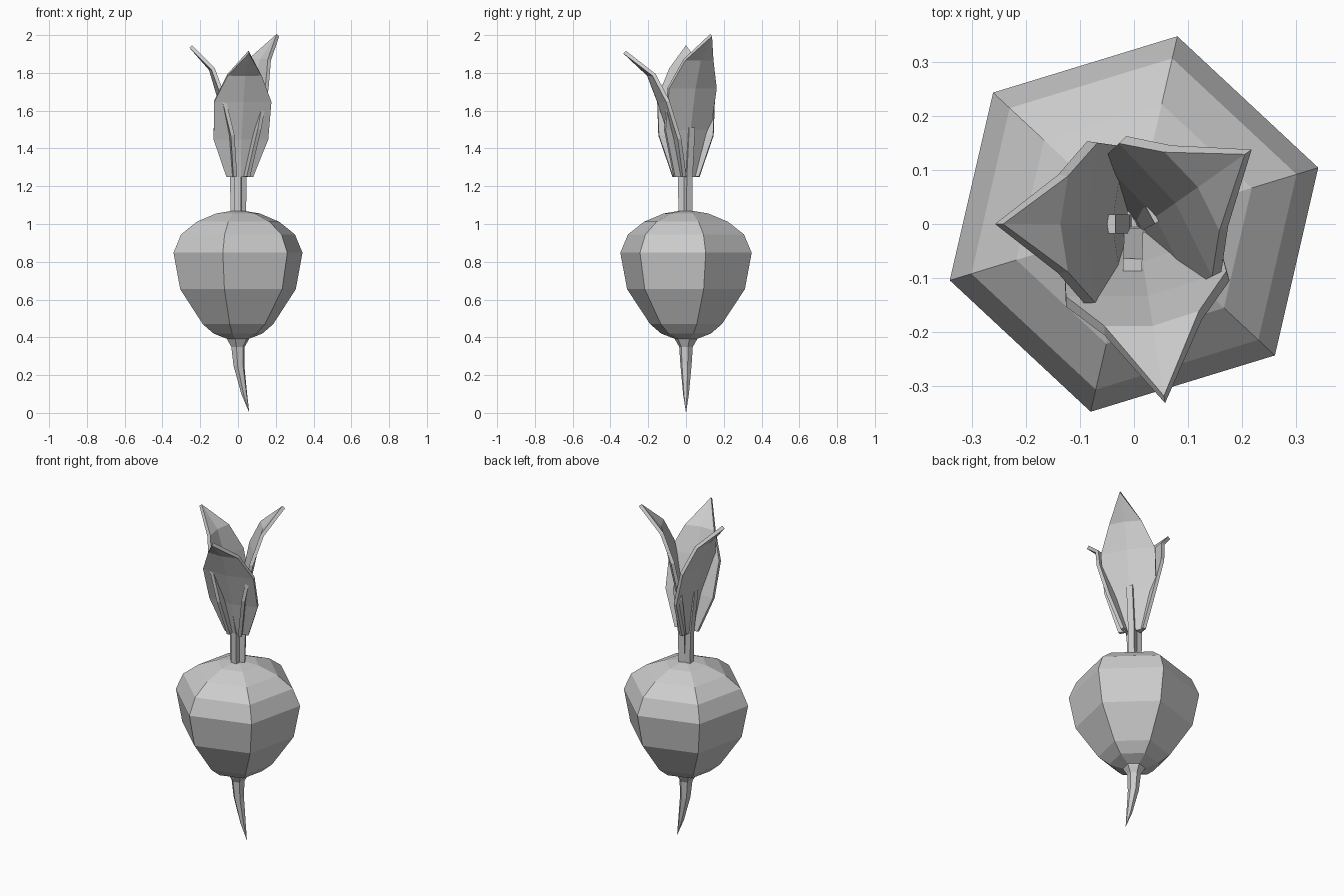
import bpy, bmesh
from math import cos, sin, radians
from mathutils import Vector

if "Cube" in bpy.data.objects:
    bpy.data.objects.remove(bpy.data.objects["Cube"])


def make_object(name, bm):
    bmesh.ops.remove_doubles(bm, verts=bm.verts, dist=0.0003)
    bmesh.ops.recalc_face_normals(bm, faces=bm.faces)
    me = bpy.data.meshes.new(name)
    bm.to_mesh(me)
    bm.free()
    ob = bpy.data.objects.new(name, me)
    bpy.context.collection.objects.link(ob)
    return ob


def loft(name, rings, sides, turn):
    """Rings are (centre x, centre y, z, radius), capped at both ends."""
    bm = bmesh.new()
    loops = []
    for x, y, z, r in rings:
        loops.append([bm.verts.new((x + r * cos(radians(turn) + i * radians(360 / sides)),
                                    y + r * sin(radians(turn) + i * radians(360 / sides)), z))
                      for i in range(sides)])
    for a, b in zip(loops, loops[1:]):
        for i in range(sides):
            j = (i + 1) % sides
            bm.faces.new((a[i], a[j], b[j], b[i]))
    bm.faces.new(loops[0])
    bm.faces.new(loops[-1])
    return make_object(name, bm)


def leaf(name, angle, rows, shift):
    """Creased three-column blade; rows are (radius, z, half width)."""
    out = Vector((cos(radians(angle)), sin(radians(angle)), 0))
    side = Vector((-out.y, out.x, 0))
    bm = bmesh.new()
    grid = []
    for r, z, w in rows:
        crease = 0.15 * w
        grid.append([bm.verts.new(out * (r - abs(s) * crease) + side * (s * w + shift)
                                  + Vector((0, 0, z))) for s in (-1, 0, 1)])
    for a, b in zip(grid, grid[1:]):
        for i in range(2):
            bm.faces.new((a[i], a[i + 1], b[i + 1], b[i]))
    ob = make_object(name, bm)
    mod = ob.modifiers.new("thickness", 'SOLIDIFY')
    mod.thickness = 0.02
    mod.offset = 0
    return ob


# Bulb
bulb = [(0.05, 0.388), (0.135, 0.42), (0.195, 0.47), (0.32, 0.655), (0.357, 0.848),
        (0.315, 0.945), (0.228, 1.012), (0.12, 1.056), (0.045, 1.068)]
loft("bulb", [(0, 0, z, r) for r, z in bulb], 6, 17)

# Tapering tail root
loft("root", [(0, 0, 0.41, 0.068), (0, 0, 0.385, 0.058), (0, 0, 0.35, 0.037),
              (0.005, 0, 0.25, 0.03), (0.033, 0, 0.1, 0.016), (0.06, 0, 0, 0.0001)], 6, 17)

# Leaves with square stems: name, leaf angle, stem angle, radii, heights, side shift
plants = [
    ("front", -81, -92, (0.03, 0.08, 0.145, 0.2, 0.33), (1.25, 1.45, 1.65, 1.79, 1.91), 0.005),
    ("left", 180, 180, (0.025, 0.05, 0.1, 0.145, 0.25), (1.25, 1.47, 1.67, 1.82, 1.94), 0.0),
    ("back_right", 35, 28, (0.02, 0.05, 0.095, 0.145, 0.25), (1.25, 1.5, 1.72, 1.87, 2.0), -0.012),
]
for name, angle, stem_angle, radii, heights, shift in plants:
    leaf(name + "_leaf", angle,
         list(zip(radii, heights, (0.07, 0.145, 0.152, 0.09, 0.0))), shift)
    c, s = cos(radians(stem_angle)), sin(radians(stem_angle))
    path = [(0.021, 1.05), (0.025, 1.25), (radii[1] + 0.002, 1.51)]
    loft(name + "_stem", [(r * c, r * s, z, 0.025) for r, z in path], 4, stem_angle + 45)
